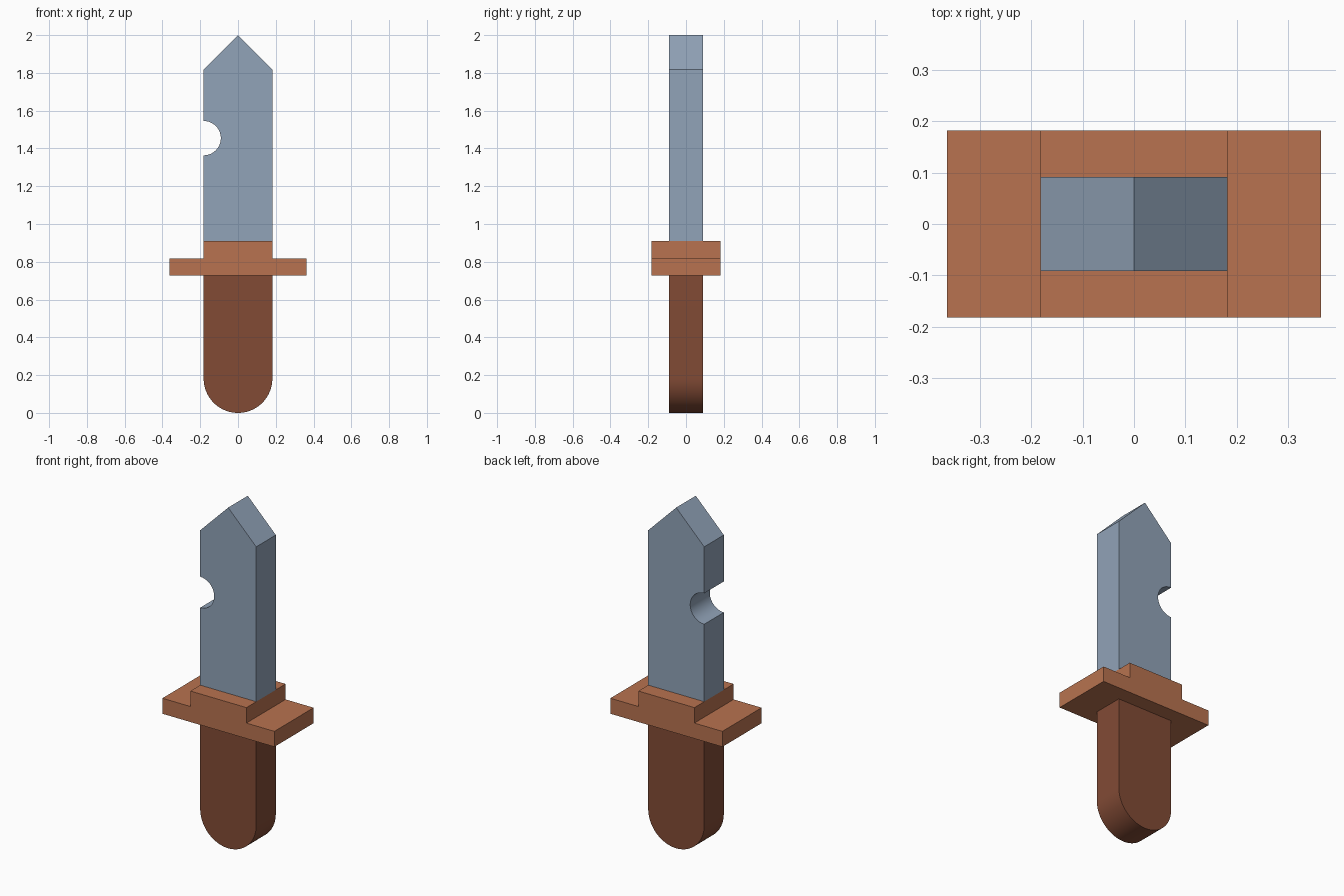
import bpy, bmesh
from math import sin, cos, radians

if "Cube" in bpy.data.objects:
    bpy.data.objects.remove(bpy.data.objects["Cube"])

U = 2 / 11  # the design sits on an 11-unit-high grid


def material(name, color):
    mat = bpy.data.materials.new(name)
    mat.diffuse_color = (*color, 1)
    mat.use_nodes = True
    mat.node_tree.nodes["Principled BSDF"].inputs["Base Color"].default_value = mat.diffuse_color
    return mat


def arc(cx, cz, r, start, end, steps):
    angles = [radians(start + (end - start) * i / steps) for i in range(steps + 1)]
    return [(cx + r * cos(a), cz + r * sin(a)) for a in angles]


def prism(name, profile, depth, mat):
    """Extrude an x-z profile (in grid units) along y, centred on y = 0."""
    bm = bmesh.new()
    face = bm.faces.new([bm.verts.new((x * U, -depth * U / 2, z * U)) for x, z in profile])
    new = bmesh.ops.extrude_face_region(bm, geom=[face])["geom"]
    verts = [v for v in new if isinstance(v, bmesh.types.BMVert)]
    bmesh.ops.translate(bm, verts=verts, vec=(0, depth * U, 0))
    bmesh.ops.recalc_face_normals(bm, faces=bm.faces)
    mesh = bpy.data.meshes.new(name)
    bm.to_mesh(mesh)
    bm.free()
    mesh.materials.append(mat)
    mesh.shade_smooth()
    mesh.set_sharp_from_angle(angle=radians(30))
    obj = bpy.data.objects.new(name, mesh)
    bpy.context.collection.objects.link(obj)
    return obj


steel = material("steel", (0.285, 0.367, 0.479))
copper = material("copper", (0.479, 0.171, 0.08))
wood = material("dark_wood", (0.223, 0.07, 0.036))

# Handle with a half-round pommel end
prism("handle", [(1, 4), (-1, 4)] + arc(0, 1, 1, 180, 360, 48), 1, wood)

# Stepped crossguard
prism("guard", [(-2, 4), (2, 4), (2, 4.5), (1, 4.5), (1, 5), (-1, 5), (-1, 4.5), (-2, 4.5)],
      2, copper)

# Pointed blade with a half-round notch in the left edge
prism("blade", [(-1, 5), (1, 5), (1, 10), (0, 11), (-1, 10)] + arc(-1, 8, 0.5, 90, -90, 32),
      1, steel)
